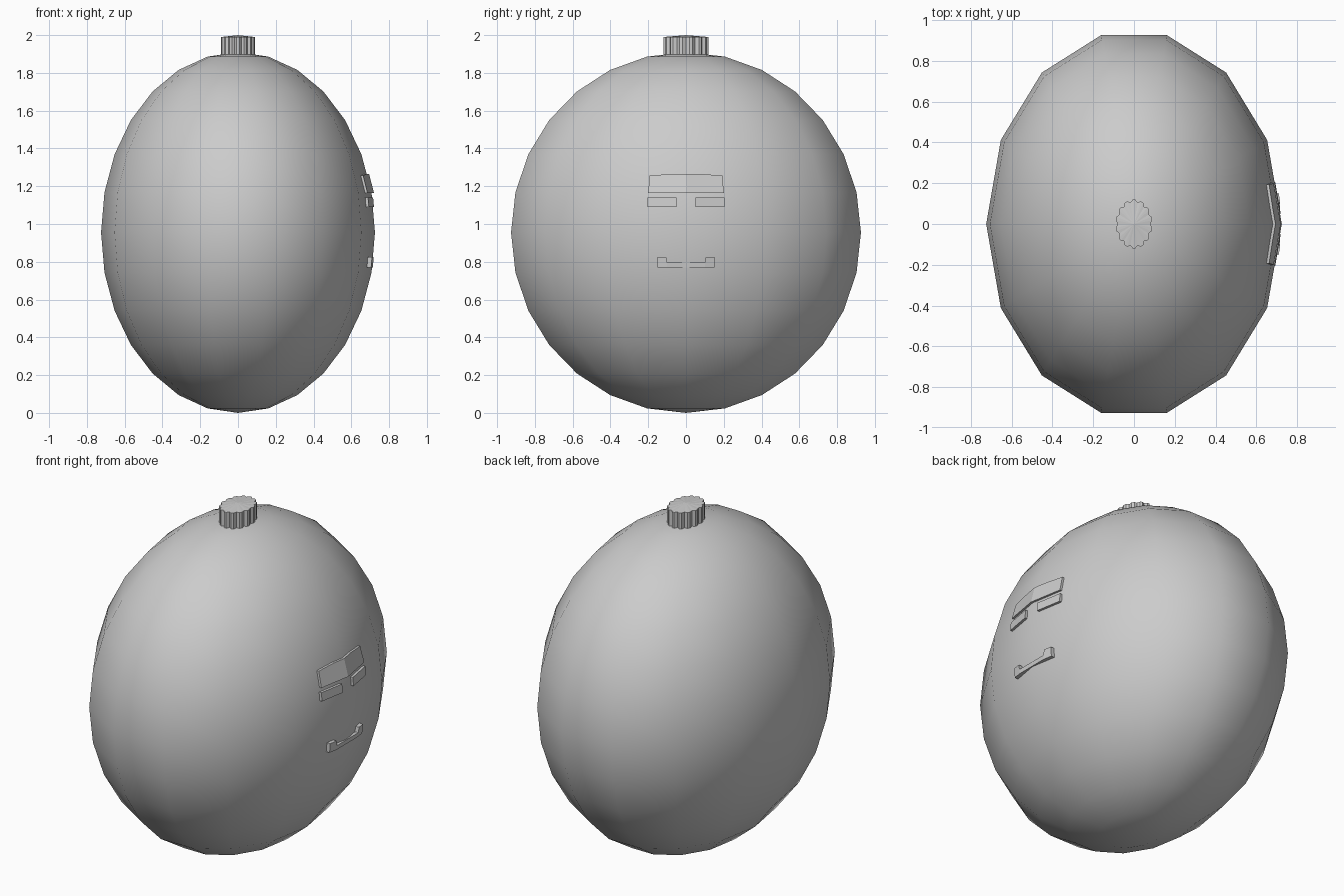
import bpy, bmesh, math
from mathutils import Matrix, Vector
from mathutils.bvhtree import BVHTree

if "Cube" in bpy.data.objects:
    bpy.data.objects.remove(bpy.data.objects["Cube"])

RX, RY, RZ = 0.725, 0.95, 0.955


def finish(bm, name, smooth=None):
    bmesh.ops.recalc_face_normals(bm, faces=bm.faces)
    me = bpy.data.meshes.new(name)
    bm.to_mesh(me)
    bm.free()
    ob = bpy.data.objects.new(name, me)
    bpy.context.collection.objects.link(ob)
    if smooth is not None:
        bpy.ops.object.select_all(action='DESELECT')
        ob.select_set(True)
        bpy.context.view_layer.objects.active = ob
        bpy.ops.object.shade_smooth_by_angle(angle=math.radians(smooth))
    return ob


# Body: 14 x 14 sphere stretched to an ellipsoid, one meridian on +x
bm = bmesh.new()
mat = (Matrix.Translation((0, 0, RZ)) @ Matrix.Diagonal((RX, RY, RZ, 1))
       @ Matrix.Rotation(math.pi / 2, 4, 'Z'))
bmesh.ops.create_uvsphere(bm, u_segments=14, v_segments=14, radius=1, matrix=mat)
surface = BVHTree.FromBMesh(bm)
finish(bm, "body", 60)

# Cap: fluted oval plug with a slightly domed top
bm = bmesh.new()
N = 14
rings = []
for z in (1.875, 1.99):
    ring = []
    for i in range(N * 3):
        k = 0.89 if i % 3 == 0 else 1.0
        a = 2 * math.pi * i / (N * 3)
        ring.append(bm.verts.new((0.09 * k * math.cos(a), 0.12 * k * math.sin(a), z)))
    rings.append(ring)
apex = bm.verts.new((0, 0, 2.0))
bm.faces.new(rings[0])
for i in range(N * 3):
    j = (i + 1) % (N * 3)
    bm.faces.new((rings[0][i], rings[0][j], rings[1][j], rings[1][i]))
    bm.faces.new((rings[1][i], rings[1][j], apex))
finish(bm, "cap")


# Face pieces: quads in the y-z plane, mirrored in y, laid on the body's +x side
def face_piece(name, quads, raise_by, mirror=True):
    bm = bmesh.new()
    sides = (1, -1) if mirror else (1,)
    for s in sides:
        for quad in quads:
            vs = []
            for y, z in quad:
                hit = surface.ray_cast(Vector((2, s * y, z)), Vector((-1, 0, 0)))[0]
                vs.append(bm.verts.new((hit.x + raise_by, s * y, z)))
            bm.faces.new(vs)
    bmesh.ops.remove_doubles(bm, verts=bm.verts, dist=1e-4)
    bmesh.ops.recalc_face_normals(bm, faces=bm.faces)
    ext = bmesh.ops.extrude_face_region(bm, geom=bm.faces[:])
    moved = [g for g in ext["geom"] if isinstance(g, bmesh.types.BMVert)]
    bmesh.ops.translate(bm, verts=moved, vec=(-0.035, 0, 0))
    return finish(bm, name)


face_piece("brow", [
    [(0, 1.165), (0.08, 1.165), (0.08, 1.265), (0, 1.265)],
    [(0.08, 1.165), (0.2, 1.165), (0.193, 1.256), (0.08, 1.265)]], 0.013)
face_piece("eyes", [[(0.05, 1.09), (0.205, 1.09), (0.205, 1.14), (0.05, 1.14)]], 0.015)
face_piece("mouth", [
    [(-0.1, 0.77), (0.1, 0.77), (0.1, 0.795), (-0.1, 0.795)],
    [(0.1, 0.77), (0.152, 0.77), (0.152, 0.795), (0.1, 0.795)],
    [(0.1, 0.795), (0.152, 0.795), (0.152, 0.825), (0.105, 0.825)],
    [(-0.1, 0.77), (-0.152, 0.77), (-0.152, 0.795), (-0.1, 0.795)],
    [(-0.1, 0.795), (-0.152, 0.795), (-0.152, 0.825), (-0.105, 0.825)]],
    0.022, mirror=False)
